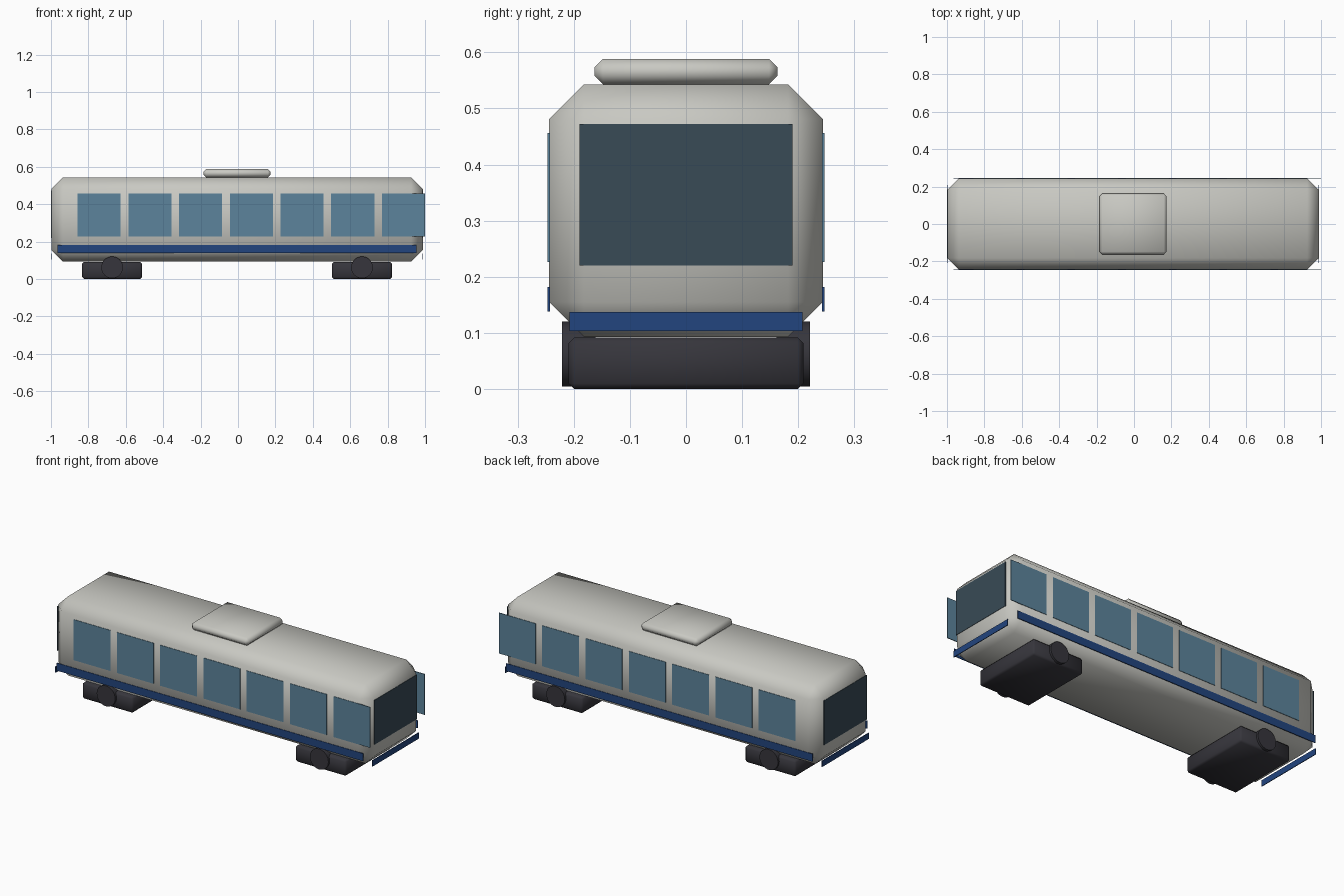
import bpy
import bmesh
from math import pi
from mathutils import Matrix

if "Cube" in bpy.data.objects:
    bpy.data.objects.remove(bpy.data.objects["Cube"], do_unlink=True)


def material(name, r, g, b):
    mat = bpy.data.materials.new(name)
    mat.use_nodes = True
    mat.diffuse_color = (r, g, b, 1)
    mat.node_tree.nodes["Principled BSDF"].inputs["Base Color"].default_value = (r, g, b, 1)
    return mat


SHELL = material("warm grey paint", 0.58, 0.58, 0.54)
GLASS = material("blue side glass", 0.107, 0.231, 0.332)
DARK_GLASS = material("dark end glass", 0.040, 0.069, 0.093)
BLUE = material("navy stripe", 0.016, 0.059, 0.21)
IRON = material("dark running gear", 0.037, 0.036, 0.045)

MID = -0.005      # centre of the car body along x
SIDE = 0.2445     # offset of the side plates
END = 0.993       # offset of the end plates
PLATE = 0.004


def finish(bm, name, mat):
    mesh = bpy.data.meshes.new(name)
    bm.to_mesh(mesh)
    bm.free()
    mesh.materials.append(mat)
    obj = bpy.data.objects.new(name, mesh)
    bpy.context.collection.objects.link(obj)
    return obj


def box(name, mat, centre, size, bevel=0):
    """Box, optionally with one smooth-shaded chamfer on every edge."""
    bm = bmesh.new()
    bmesh.ops.create_cube(bm, size=1, matrix=Matrix.Translation(centre) @ Matrix.Diagonal((*size, 1)))
    if bevel:
        bmesh.ops.bevel(bm, geom=bm.edges[:], offset=bevel, segments=1,
                        affect='EDGES', clamp_overlap=True)
        for face in bm.faces:
            face.smooth = True
    return finish(bm, name, mat)


def wheel(name, centre, radius, depth):
    """Disc lying along y, with smooth rim and flat caps."""
    bm = bmesh.new()
    bmesh.ops.create_cone(bm, cap_ends=True, segments=32, radius1=radius, radius2=radius, depth=depth,
                          matrix=Matrix.Translation(centre) @ Matrix.Rotation(pi / 2, 4, 'X'))
    for face in bm.faces:
        face.smooth = len(face.verts) == 4
    return finish(bm, name, IRON)


# Car body and roof unit
box("car_body", SHELL, (MID, 0, 0.318), (1.986, 0.488, 0.45), 0.062)
box("roof_unit", SHELL, (MID, 0, 0.5655), (0.36, 0.326, 0.045), 0.015)

# Side windows and stripes
for side, sign in (("right", -1), ("left", 1)):
    y = sign * SIDE
    for i in range(7):
        box(f"{side}_window_{i + 1}", GLASS, (-0.743 + 0.2713 * i, y, 0.341), (0.23, PLATE, 0.23))
    box(f"{side}_stripe", BLUE, (MID, y, 0.16), (1.92, PLATE, 0.043))

# End windows, end stripes and running gear
for end, sign in (("rear", -1), ("front", 1)):
    x = MID + sign * END
    box(f"{end}_end_window", DARK_GLASS, (x, 0, 0.346), (PLATE, 0.38, 0.252))
    box(f"{end}_end_stripe", BLUE, (x, 0, 0.12), (PLATE, 0.416, 0.034))
    x = MID + sign * 0.668
    box(f"{end}_bogie", IRON, (x, 0, 0.046), (0.32, 0.418, 0.092), 0.01)
    for side, way in (("right", -1), ("left", 1)):
        wheel(f"{end}_{side}_wheel", (x, way * 0.191, 0.062), 0.058, 0.06)
